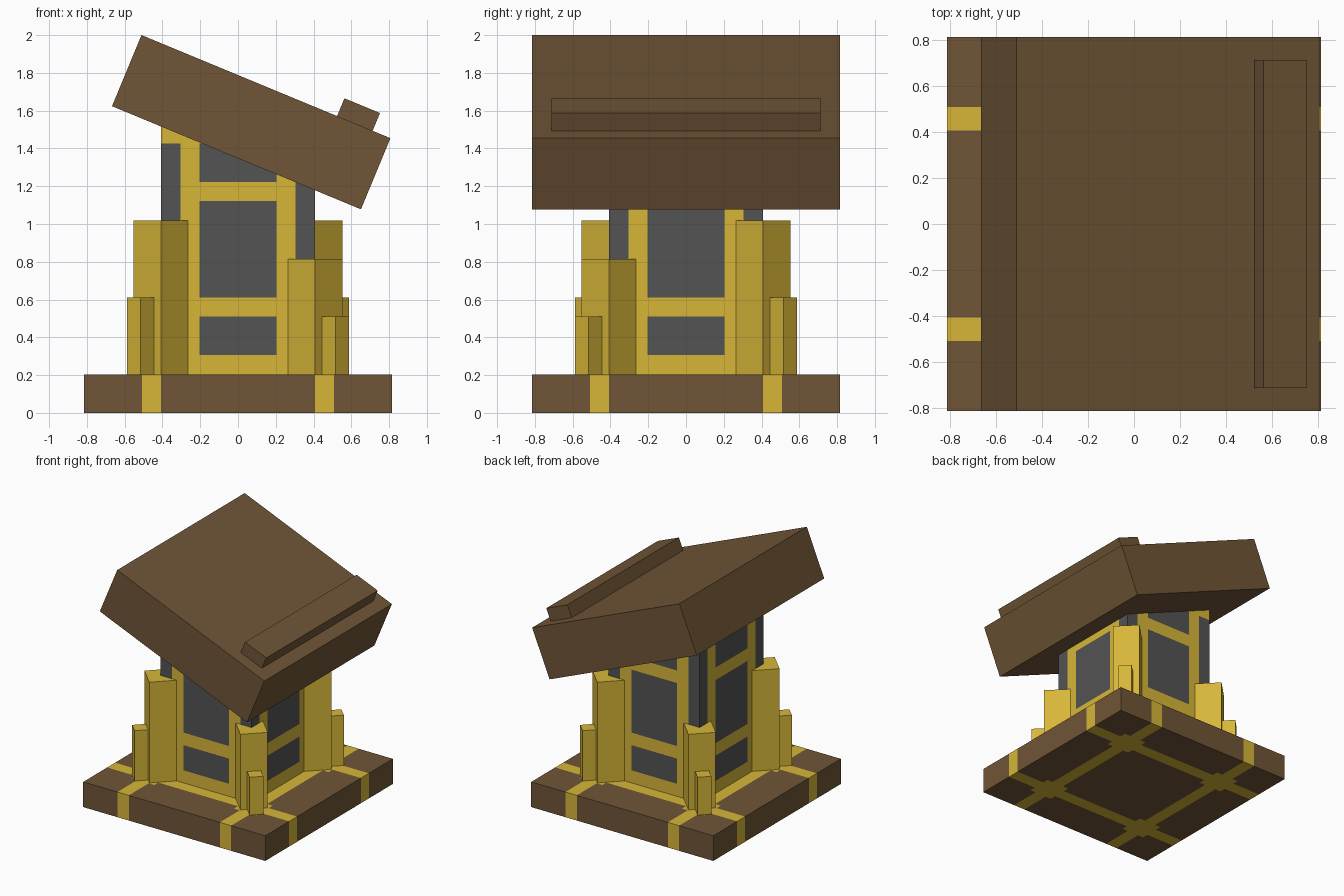
import bpy, bmesh, math
from mathutils import Matrix, Vector

if "Cube" in bpy.data.objects:
    bpy.data.objects.remove(bpy.data.objects["Cube"])

U = 0.1019            # one modelling unit
TILT = math.radians(22.5)


def material(name, rgb):
    m = bpy.data.materials.new(name)
    m.diffuse_color = (*rgb, 1)
    m.use_nodes = True
    m.node_tree.nodes["Principled BSDF"].inputs["Base Color"].default_value = m.diffuse_color
    return m


brown = material("dark_wood", (0.162, 0.092, 0.038))
gold = material("gold", (0.68, 0.47, 0.040))
grey = material("dark_grey", (0.087, 0.087, 0.087))


def box(name, size, centre, mats, rot=None, cuts=None, rule=None):
    """Box with optional planar cuts per axis and a colour rule per face."""
    bm = bmesh.new()
    bmesh.ops.create_cube(bm, size=1, matrix=Matrix.Diagonal((*size, 1)))
    if rot:
        bm.transform(rot)
    bm.transform(Matrix.Translation(centre))
    for axis, values in (cuts or {}).items():
        for v in values:
            co, no = Vector((0, 0, 0)), Vector((0, 0, 0))
            co[axis], no[axis] = v, 1
            geom = bm.verts[:] + bm.edges[:] + bm.faces[:]
            bmesh.ops.bisect_plane(bm, geom=geom, plane_co=co, plane_no=no)
    if rule:
        bm.normal_update()
        for f in bm.faces:
            f.material_index = rule(f.calc_center_median(), f.normal)
    me = bpy.data.meshes.new(name)
    bm.to_mesh(me)
    bm.free()
    for m in mats:
        me.materials.append(m)
    ob = bpy.data.objects.new(name, me)
    bpy.context.collection.objects.link(ob)
    return ob


# Base slab with crossing gold bands, widened where they cross
def base_rule(c, n):
    dx, dy = abs(abs(c.x) - 4.5 * U), abs(abs(c.y) - 4.5 * U)
    if abs(n.z) > 0.5:
        on = min(dx, dy) < 0.5 * U or max(dx, dy) < U
    else:
        on = (dx if abs(n.y) > 0.5 else dy) < 0.5 * U
    return 1 if on else 0


lines = [s * k * U for s in (-1, 1) for k in (3.5, 4, 5, 5.5)]
box("base", (16 * U, 16 * U, 2 * U), (0, 0, U), [brown, gold],
    cuts={0: lines, 1: lines}, rule=base_rule)


# Tower with gold frame and dark panels
def tower_rule(c, n):
    if abs(n.z) > 0.5:
        return 0
    u = abs(c.x if abs(n.y) > 0.5 else c.y) / U
    z = c.z / U
    if z < 3 or z > 14 or 2 < u < 3:
        return 0
    if u > 3:
        return 1
    return 0 if 5 < z < 6 or 11 < z < 12 else 1


sides = [s * k * U for s in (-1, 1) for k in (2, 3)]
box("tower", (8 * U, 8 * U, 13.1 * U), (0, 0, 8.55 * U), [gold, grey],
    cuts={0: sides, 1: sides, 2: [k * U for k in (3, 5, 6, 11, 12, 14)]},
    rule=tower_rule)

# Corner buttresses, turned 45 degrees, taller on one diagonal
turn = Matrix.Rotation(math.radians(45), 4, 'Z')
for sx in (-1, 1):
    for sy in (-1, 1):
        tall = sx == sy
        for label, width, pos, top in (
                ("corner_post", 2, 0.408, 10 if tall else 8),
                ("corner_stub", 1, 0.515, 6 if tall else 5)):
            h = top - 2
            box(label, (width * U, width * U, h * U),
                (sx * pos, sy * pos, (2 + h / 2) * U), [gold], rot=turn)

# Tilted desk top and its book ledge
tilt = Matrix.Rotation(TILT, 4, 'Y')
desk = Vector((0.07, 0, 1.539))
box("desk_top", (14 * U, 16 * U, 4 * U), desk, [brown], rot=tilt)
box("book_ledge", (2 * U, 14 * U, U),
    desk + tilt @ Vector((5 * U, 0, 2.5 * U)), [brown], rot=tilt)
